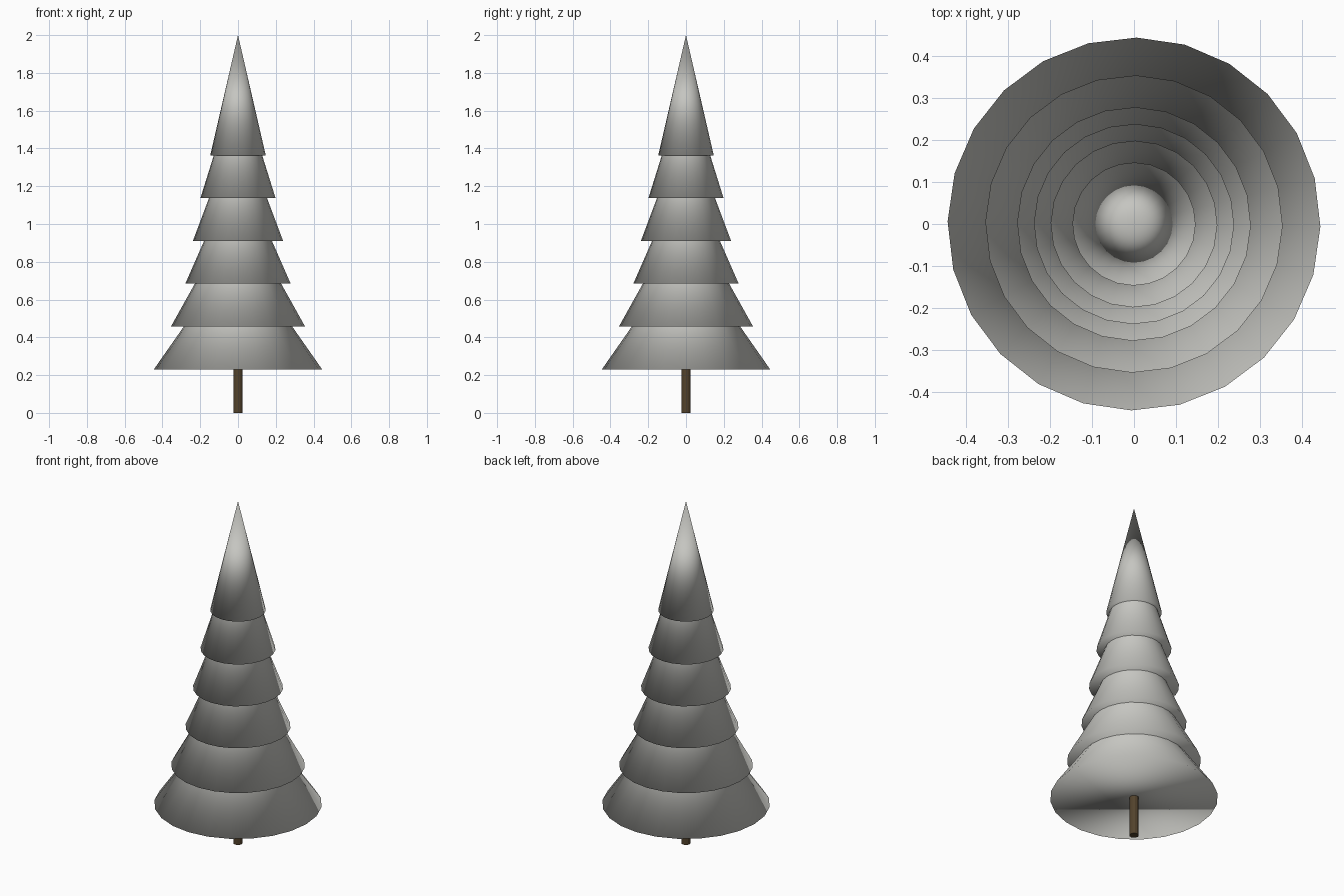
import bpy
import math

if "Cube" in bpy.data.objects:
    bpy.data.objects.remove(bpy.data.objects["Cube"])


def material(name, rgb):
    m = bpy.data.materials.new(name)
    m.diffuse_color = (*rgb, 1.0)
    m.use_nodes = True
    m.node_tree.nodes["Principled BSDF"].inputs["Base Color"].default_value = m.diffuse_color
    return m


needle_grey = material("needle grey", (0.56, 0.56, 0.53))
bark_brown = material("bark brown", (0.085, 0.055, 0.025))

# Foliage: six overlapping closed cones of equal height, evenly stacked
RADII = [0.445, 0.355, 0.279, 0.239, 0.199, 0.147]
BASE, STEP, HEIGHT = 0.231, 0.2264, 0.637
for i, radius in enumerate(RADII):
    bpy.ops.mesh.primitive_cone_add(
        vertices=24, radius1=radius, radius2=0, depth=HEIGHT,
        location=(0, 0, BASE + i * STEP + HEIGHT / 2),
        rotation=(0, 0, math.radians(-0.8)))
    tier = bpy.context.object
    tier.name = f"foliage_tier_{i + 1}"
    tier.data.materials.append(needle_grey)
    bpy.ops.object.shade_smooth()  # soft across the rim as well

# Trunk: thin post ending just inside the lowest tier
TRUNK_TOP = 0.235
bpy.ops.mesh.primitive_cylinder_add(
    vertices=12, radius=0.025, depth=TRUNK_TOP, location=(0, 0, TRUNK_TOP / 2))
trunk = bpy.context.object
trunk.name = "trunk"
trunk.data.materials.append(bark_brown)
